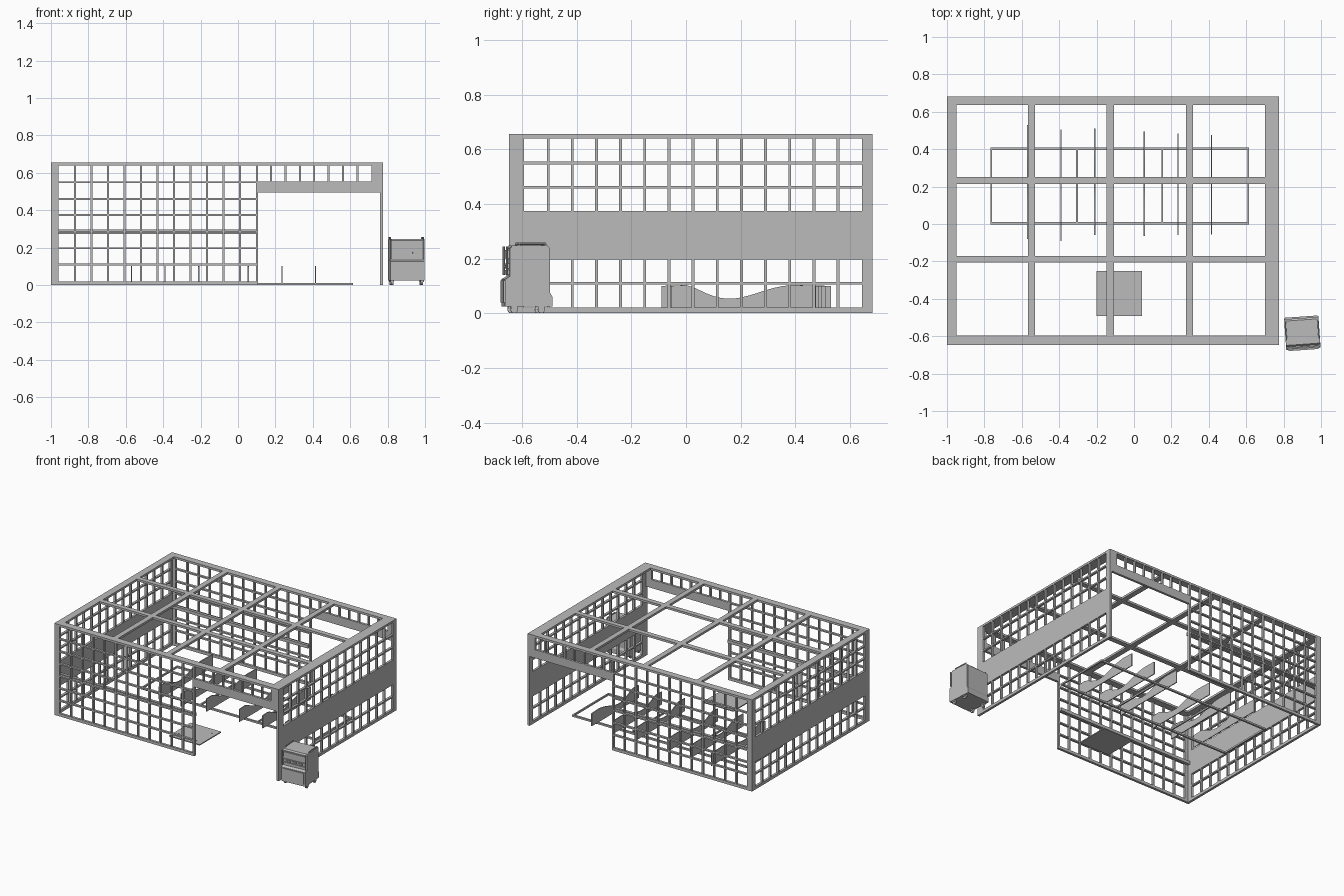
import bpy, bmesh, math
from mathutils import Matrix, Vector

cube = bpy.data.objects.get("Cube")
if cube:
    bpy.data.objects.remove(cube)

grey = bpy.data.materials.new("light_grey")
grey.use_nodes = True
colour = (0.5, 0.5, 0.5, 1)
grey.diffuse_color = colour
grey.node_tree.nodes["Principled BSDF"].inputs["Base Color"].default_value = colour


def add_box(bm, x, y, z):
    """Add a box spanning the given (low, high) ranges."""
    size = [b - a for a, b in (x, y, z)]
    mid = [(a + b) / 2 for a, b in (x, y, z)]
    bmesh.ops.create_cube(bm, size=1, matrix=Matrix.Translation(mid) @ Matrix.Diagonal((*size, 1)))


def add_rod(bm, centre, radius, length, axis, sides=16):
    turn = Vector((0, 0, 1)).rotation_difference(Vector(axis)).to_matrix().to_4x4()
    bmesh.ops.create_cone(bm, cap_ends=True, segments=sides, radius1=radius, radius2=radius,
                          depth=length, matrix=Matrix.Translation(centre) @ turn)


def add_profile(bm, outline, x0, x1):
    """Extrude a (y, z) outline from x0 to x1."""
    face = bm.faces.new([bm.verts.new((x0, y, z)) for y, z in outline])
    new = bmesh.ops.extrude_face_region(bm, geom=[face])["geom"]
    bmesh.ops.translate(bm, vec=(x1 - x0, 0, 0), verts=[v for v in new if isinstance(v, bmesh.types.BMVert)])


def finish(bm, name, matrix=None):
    bmesh.ops.recalc_face_normals(bm, faces=bm.faces)
    mesh = bpy.data.meshes.new(name)
    bm.to_mesh(mesh)
    bm.free()
    mesh.materials.append(grey)
    obj = bpy.data.objects.new(name, mesh)
    bpy.context.collection.objects.link(obj)
    if matrix:
        obj.matrix_world = matrix
    return obj


# Overall building limits
LEFT, RIGHT, FRONT, BACK, TOP = -1.0, 0.775, -0.647, 0.683, 0.655
EAVE, WALL, BAR = 0.64, 0.017, 0.005
rows = [0.11, 0.197, 0.285, 0.374, 0.461, 0.55]


def spread(a, b, cells):
    return [a + (b - a) * i / cells for i in range(1, cells)]


# Front and back walls: glazing grid, doorway header and shelf rail
for name, y, inward in (("front", (FRONT, FRONT + WALL), 1), ("back", (BACK - WALL, BACK), -1)):
    bm = bmesh.new()
    add_box(bm, (LEFT, -0.96), y, (0, EAVE))
    add_box(bm, (0.095, 0.107), y, (0, EAVE))
    add_box(bm, (-0.96, 0.095), y, (0, 0.02))
    for x in spread(-0.96, 0.1, 12):
        add_box(bm, (x - BAR, x + BAR), y, (0.02, EAVE))
    for z in rows:
        add_box(bm, (-0.96, 0.095), y, (z - BAR, z + BAR))
    finish(bm, name + "_window_wall")

    bm = bmesh.new()
    add_box(bm, (0.107, RIGHT), y, (0.495, 0.555))
    add_box(bm, (0.715, RIGHT), y, (0.555, EAVE))
    for x in spread(0.1, 0.715, 8):
        add_box(bm, (x - BAR, x + BAR), y, (0.555, EAVE))
    finish(bm, name + "_door_header")

    bm = bmesh.new()
    inner = y[1] if inward > 0 else y[0]
    add_box(bm, (LEFT + WALL, 0.1), sorted((inner, inner + 0.02 * inward)), (0.274, 0.296))
    finish(bm, name + "_wall_rail")

# Side walls: solid middle band with glazing above and below
for name, x in (("right", (LEFT, LEFT + WALL)), ("left", (RIGHT - WALL, RIGHT))):
    bm = bmesh.new()
    add_box(bm, x, (FRONT, -0.593), (0, EAVE))
    add_box(bm, x, (0.645, BACK), (0, EAVE))
    add_box(bm, x, (-0.593, 0.645), (0, 0.02))
    add_box(bm, x, (-0.593, 0.645), (0.197, 0.374))
    for y in spread(-0.593, 0.645, 14):
        add_box(bm, x, (y - BAR, y + BAR), (0.02, 0.197))
        add_box(bm, x, (y - BAR, y + BAR), (0.374, EAVE))
    for z in (rows[0], rows[4], rows[5]):
        add_box(bm, x, (-0.593, 0.645), (z - BAR, z + BAR))
    finish(bm, name + "_side_wall")

# Open roof frame
bm = bmesh.new()
slab = (EAVE, TOP)
for x in ((LEFT, -0.95), (0.7, RIGHT)):
    add_box(bm, x, (FRONT, BACK), slab)
for y in ((FRONT, -0.597), (0.635, BACK)):
    add_box(bm, (-0.95, 0.7), y, slab)
for x in (-0.548, -0.127, 0.296):
    add_box(bm, (x - 0.019, x + 0.019), (-0.597, 0.635), slab)
for y in (-0.188, 0.233):
    add_box(bm, (-0.95, 0.7), (y - 0.018, y + 0.018), slab)
finish(bm, "roof_frame")

# Floor rack
bm = bmesh.new()
for y in (0.004, 0.403):
    add_box(bm, (-0.767, 0.615), (y - 0.007, y + 0.007), (0, 0.012))
for x in (-0.763, -0.304, 0.151, 0.611):
    add_box(bm, (x - 0.005, x + 0.005), (0.004, 0.403), (0, 0.012))
finish(bm, "floor_rack")

# Cradle plates with a scooped top edge
plates = [(-0.57, -0.08, 0.53), (-0.39, -0.09, 0.505), (-0.21, -0.06, 0.51),
          (0.055, -0.065, 0.495), (0.235, -0.06, 0.485), (0.415, -0.055, 0.475)]
for number, (x, y0, y1) in enumerate(plates, 1):
    bm = bmesh.new()
    outline = [(y0, 0.01), (y0, 0.1)]
    for i in range(17):
        t = i / 16
        s = t ** 0.75
        outline.append((0.4 * t, 0.053 + 0.05 * (0.5 + 0.5 * math.cos(2 * math.pi * s))))
    outline += [(y1, 0.1), (y1, 0.01)]
    add_profile(bm, outline, x - 0.003, x + 0.003)
    finish(bm, f"cradle_plate_{number}")

# Floor plate with bolts
bm = bmesh.new()
add_box(bm, (-0.2, 0.042), (-0.493, -0.25), (0, 0.007))
for x, y in ((-0.165, -0.435), (-0.165, -0.465), (0.008, -0.305), (-0.01, -0.455)):
    add_rod(bm, (x, y, 0.008), 0.005, 0.003, (0, 0, 1), 10)
finish(bm, "floor_plate")

# Tool cabinet, modelled about its own centre and turned slightly
place = Matrix.Translation((0.9, -0.583, 0)) @ Matrix.Rotation(math.radians(4), 4, "Z")
bm = bmesh.new()
side = [(-0.086, 0.025), (-0.086, 0.125), (-0.068, 0.135), (-0.068, 0.238), (-0.06, 0.247),
        (0.07, 0.247), (0.08, 0.238), (0.08, 0.075), (0.088, 0.06), (0.088, 0.025)]
add_profile(bm, side, -0.087, 0.087)
finish(bm, "cabinet_body", place)

bm = bmesh.new()
for x in (-0.092, 0.087):
    add_profile(bm, [(y * 0.97, z) for y, z in side], x, x + 0.005)
finish(bm, "cabinet_side_panels", place)

bm = bmesh.new()
for z0, z1 in ((0.142, 0.158), (0.163, 0.182), (0.2, 0.232)):
    add_box(bm, (-0.08, 0.08), (-0.075, -0.066), (z0, z1))
add_box(bm, (-0.08, 0.08), (-0.091, -0.084), (0.04, 0.12))
for x in (-0.045, 0, 0.045):
    add_box(bm, (x - 0.016, x + 0.016), (-0.08, -0.074), (0.168, 0.176))
finish(bm, "cabinet_drawers", place)

# Cabinet rails and casters
bm = bmesh.new()
for x in (-0.088, 0.088):
    add_rod(bm, (x, 0.015, 0.254), 0.004, 0.1, (0, 1, 0), 8)
    add_rod(bm, (x, -0.078, 0.192), 0.004, 0.105, (0, 0, 1), 8)
    for y in (-0.033, 0.063):
        add_rod(bm, (x, y, 0.249), 0.004, 0.012, (0, 0, 1), 8)
finish(bm, "cabinet_rails", place)

bm = bmesh.new()
for x in (-0.08, 0.08):
    for y in (-0.052, 0.048):
        add_rod(bm, (x, y, 0.013), 0.013, 0.012, (1, 0, 0))
        add_box(bm, (x - 0.009, x + 0.009), (y - 0.012, y + 0.012), (0.016, 0.027))
finish(bm, "cabinet_casters", place)
